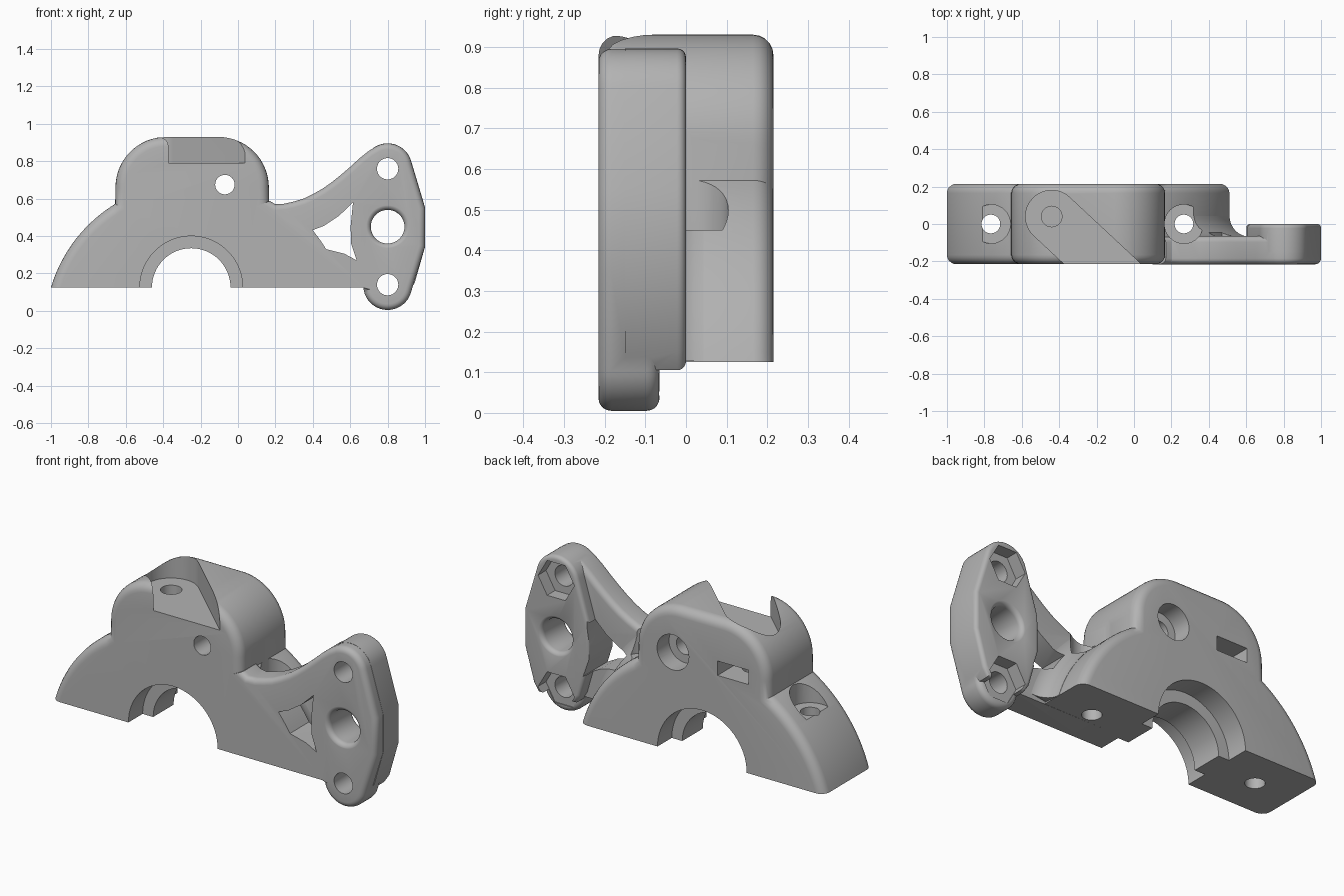
import bpy, bmesh, math

if "Cube" in bpy.data.objects:
    bpy.data.objects.remove(bpy.data.objects["Cube"])

gray = bpy.data.materials.new("plain gray")
gray.diffuse_color = (0.45, 0.45, 0.45, 1)
gray.use_nodes = True
gray.node_tree.nodes["Principled BSDF"].inputs["Base Color"].default_value = gray.diffuse_color


def arc(cx, cy, r, a0, a1, n=16):
    """Points along an arc, angles in degrees."""
    return [(cx + r * math.cos(math.radians(a0 + (a1 - a0) * i / n)),
             cy + r * math.sin(math.radians(a0 + (a1 - a0) * i / n))) for i in range(n + 1)]


def circle(cx, cy, r, n=40):
    return arc(cx, cy, r, 0, 360, n)[:-1]


def loft(name, layers, axis='y', bevel=0, rule=None):
    """Solid through equal-length outlines at given depths; rims matching rule get rounded."""
    bm = bmesh.new()
    rings = []
    for pts, d in layers:
        rings.append([bm.verts.new((p, d, q) if axis == 'y' else (p, q, d)) for p, q in pts])
    n = len(rings[0])
    for a, b in zip(rings, rings[1:]):
        for i in range(n):
            bm.faces.new((a[i], a[(i + 1) % n], b[(i + 1) % n], b[i]))
    bm.faces.new(rings[0])
    bm.faces.new(rings[-1][::-1])
    bmesh.ops.recalc_face_normals(bm, faces=bm.faces[:])
    if bevel:
        rim = [e for e in bm.edges if abs(e.verts[0].co.y - e.verts[1].co.y) < 1e-6
               and rule(e.verts[0].co, e.verts[1].co)]
        bmesh.ops.bevel(bm, geom=rim, offset=bevel, offset_type='OFFSET', segments=5,
                        profile=0.5, affect='EDGES', clamp_overlap=False)
        bmesh.ops.recalc_face_normals(bm, faces=bm.faces[:])
    me = bpy.data.meshes.new(name)
    bm.to_mesh(me)
    bm.free()
    me.materials.append(gray)
    ob = bpy.data.objects.new(name, me)
    bpy.context.collection.objects.link(ob)
    return ob


def prism(name, pts, lo, hi, axis='y', bevel=0, rule=None):
    return loft(name, [(pts, lo), (pts, hi)], axis, bevel, rule)


def combine(target, other, op):
    m = target.modifiers.new(op, 'BOOLEAN')
    m.operation, m.solver, m.object = op, 'EXACT', other
    bpy.context.view_layer.objects.active = target
    bpy.ops.object.modifier_apply(modifier=m.name)
    bpy.data.objects.remove(other)


Z0, FRONT, BACK, ARM = 0.125, -0.215, 0.215, -0.065
CX, CZ, R = -0.245, -0.10, 0.788       # centre and radius of the big clamp arc
above = lambda a, b: max(a.z, b.z) > Z0 + 0.001

# clamp body: big arc with a rounded hump on top
left = arc(CX, CZ, R, 163.4, 121.5, 20) + arc(-0.385, 0.66, 0.27, 180, 90, 16)
outline = left + [(2 * CX - x, z) for x, z in reversed(left)]
body = prism("clamp_body", outline, FRONT, BACK, bevel=0.05, rule=above)

# thin front arm with the lobed mounting end
arm_pts = [(0.1, Z0), (0.1, 0.56), (0.17, 0.588), (0.2, 0.57), (0.25, 0.573), (0.3, 0.585),
           (0.35, 0.6), (0.4, 0.624), (0.45, 0.652), (0.5, 0.687), (0.55, 0.727), (0.6, 0.77),
           (0.65, 0.816), (0.7, 0.856)]
arm_pts += arc(0.8, 0.765, 0.13, 115, 15) + [(1.0, 0.55), (1.0, 0.345)]
arm_pts += arc(0.8, 0.135, 0.13, -14, -175, 24)
arm = prism("arm", arm_pts, FRONT - 0.0005, ARM, bevel=0.032,
            rule=lambda a, b: min(a.x, b.x) > 0.15 and not (
                abs(a.z - b.z) < 0.005 and abs(a.z - Z0) < 0.005 and abs(a.x - b.x) > 0.3))

# thicker pad behind the mounting end
half = arc(0.8, 0.765, 0.131, 90, 15, 10) + [(1.001, 0.55), (1.001, 0.345), (0.945, 0.15), (0.915, 0.105)]
pad_pts = half + [(1.6 - x, z) for x, z in reversed(half[1:])]
pad = prism("mounting_pad", pad_pts, -0.15, 0.0, bevel=0.022,
            rule=lambda a, b: a.y > -0.01)

# concave blend between body and arm
F = 0.11
layers = []
for k in range(-1, 9):
    t = math.radians(90 * max(k, 0) / 8)
    y = -0.12 if k < 0 else ARM - 0.002 + F * (1 - math.cos(t))
    r = R + F * (1 - math.sin(t)) + 0.001
    layers.append((arc(CX, CZ, r, 16.7, 49, 20) + arc(CX, CZ, 0.72, 49, 18.5, 20), y))
blend = loft("arm_blend", layers)

for part in (arm, pad, blend):
    combine(body, part, 'UNION')

cuts = []
# stepped half bore
cuts.append(prism("bore", circle(-0.25, Z0, 0.21, 64), -0.3, 0.3))
for lo, hi in ((-0.3, -0.09), (0.09, 0.3)):
    cuts.append(prism("bore_step", circle(-0.25, Z0, 0.275, 64), lo, hi))
# vertical clamp screw holes with counterbores
for x in (-0.765, 0.267):
    cuts.append(prism("clamp_hole", circle(x, 0, 0.05), 0, 1, 'z'))
    cuts.append(prism("clamp_recess", circle(x, 0, 0.104), 0.45, 1, 'z'))
# slanted slot on the hump, its screw hole and the nut slot at the back
d = math.radians(-43)
slot = arc(-0.44, 0.04, 0.14, 47, 227, 24)
slot += [(x + math.cos(d), y + math.sin(d)) for x, y in (slot[-1], slot[0])]
cuts.append(prism("top_slot", slot, 0.79, 1.1, 'z'))
cuts.append(prism("top_hole", circle(-0.44, 0.04, 0.055), 0.5, 1, 'z'))
cuts.append(prism("nut_slot", [(-0.535, 0.62), (-0.345, 0.62), (-0.345, 0.70), (-0.535, 0.70)], -0.06, 0.3))
# cross hole through the hump
cuts.append(prism("cross_hole", circle(-0.07, 0.675, 0.052), -0.3, 0.3))
cuts.append(prism("cross_recess", circle(-0.07, 0.675, 0.098), 0.11, 0.3))
# window in the arm
window = arc(CX, CZ, 0.835, 31, 39.5, 6) + [(0.46, 0.455), (0.54, 0.508), (0.615, 0.58),
                                          (0.602, 0.45), (0.605, 0.36), (0.635, 0.27), (0.57, 0.305)]
cuts.append(prism("arm_window", window, -0.3, 0.3))
# centre hole with rounded rims
E = 0.028
prof = [(0.09 + E, -0.3)]
for k in range(7):
    t = math.radians(15 * k)
    prof.append((0.09 + E * (1 - math.sin(t)), FRONT - 0.001 + E * (1 - math.cos(t))))
prof += [(r, FRONT - y) for r, y in reversed(prof)]
cuts.append(loft("centre_hole", [(circle(0.8, 0.45, r, 48), y) for r, y in prof]))
# mounting holes with hexagonal nut pockets
for z in (0.76, 0.14):
    cuts.append(prism("mount_hole", circle(0.8, z, 0.057), -0.3, 0.3))
    cuts.append(prism("nut_pocket", circle(0.8, z, 0.112, 6), -0.07, 0.1))
for c in cuts:
    combine(body, c, 'DIFFERENCE')

bpy.ops.object.select_all(action='DESELECT')
body.select_set(True)
bpy.context.view_layer.objects.active = body
bpy.ops.object.shade_smooth_by_angle(angle=math.radians(28))
